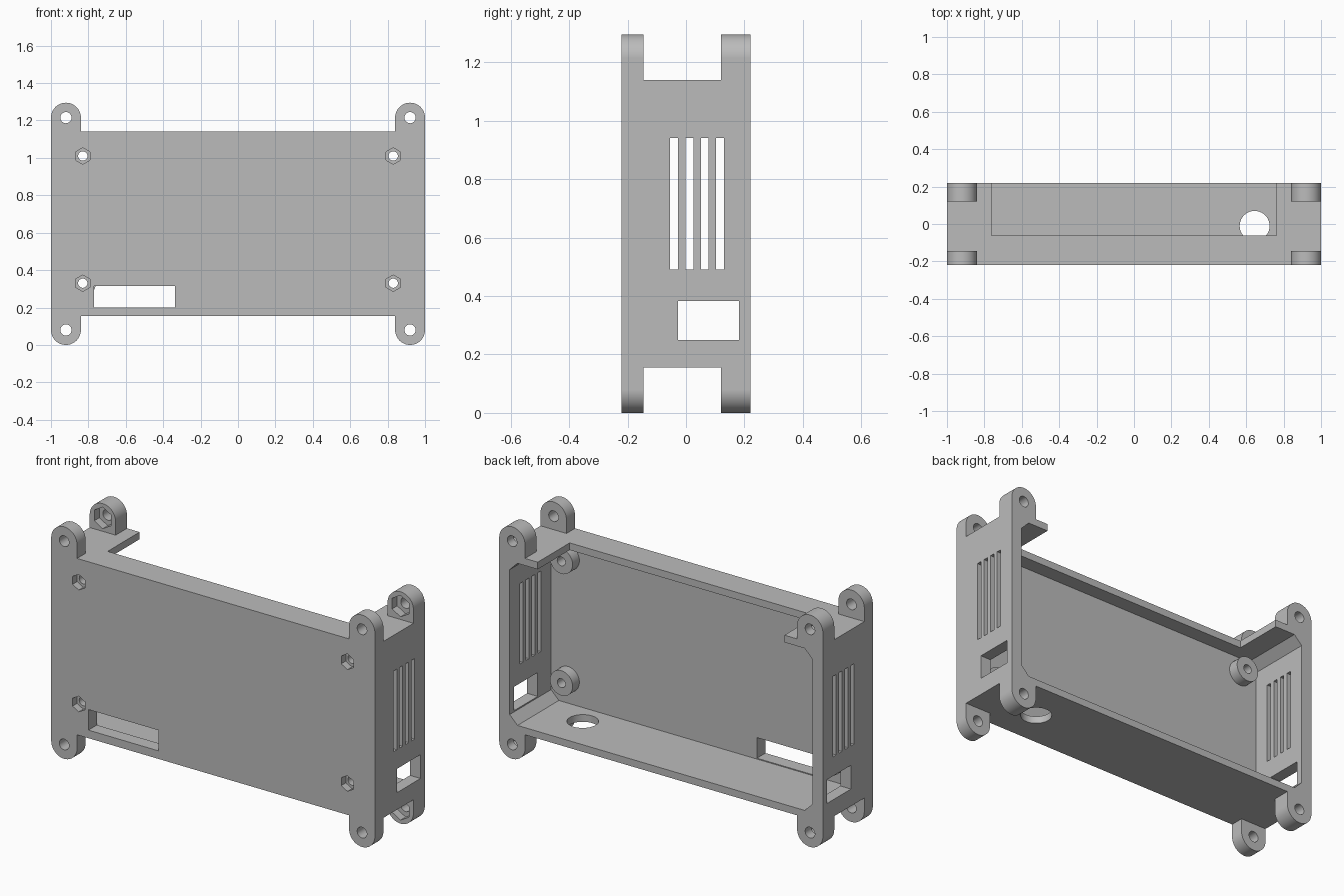
import bpy, bmesh
from math import sin, cos, pi
from mathutils import Vector

cube = bpy.data.objects.get("Cube")
if cube:
    bpy.data.objects.remove(cube, do_unlink=True)

grey = bpy.data.materials.new("plain grey")
grey.use_nodes = True
COLOUR = (0.5, 0.5, 0.5, 1)
grey.diffuse_color = COLOUR
grey.node_tree.nodes["Principled BSDF"].inputs["Base Color"].default_value = COLOUR


def prism(name, outline, lo, hi, upright=False):
    """Extrude an x-z outline along y, or an x-y outline along z if upright."""
    def place(p, depth):
        return Vector((p[0], p[1], depth)) if upright else Vector((p[0], depth, p[1]))
    bm = bmesh.new()
    face = bm.faces.new([bm.verts.new(place(p, lo)) for p in outline])
    grown = bmesh.ops.extrude_face_region(bm, geom=[face])["geom"]
    verts = [v for v in grown if isinstance(v, bmesh.types.BMVert)]
    bmesh.ops.translate(bm, verts=verts, vec=place((0, 0), hi - lo))
    bmesh.ops.recalc_face_normals(bm, faces=bm.faces)
    mesh = bpy.data.meshes.new(name)
    bm.to_mesh(mesh)
    bm.free()
    mesh.materials.append(grey)
    ob = bpy.data.objects.new(name, mesh)
    bpy.context.collection.objects.link(ob)
    return ob


def rect(x0, x1, z0, z1):
    return [(x0, z0), (x1, z0), (x1, z1), (x0, z1)]


def ring(x, z, r, sides=32):
    return [(x + r * sin(2 * pi * i / sides), z + r * cos(2 * pi * i / sides)) for i in range(sides)]


def combine(target, tool, operation="DIFFERENCE"):
    tool.hide_render = True
    mod = target.modifiers.new("shape", "BOOLEAN")
    mod.operation, mod.solver, mod.object = operation, "EXACT", tool
    bpy.context.view_layer.objects.active = target
    bpy.ops.object.modifier_apply(modifier=mod.name)
    bpy.data.objects.remove(tool, do_unlink=True)


# Main dimensions
FRONT, BACK = -0.22, 0.22
PLATE_IN, EAR_IN = -0.145, 0.12
LOW, HIGH, TOP = 0.16, 1.14, 1.295
EAR_X, EAR_R = 0.92, 0.08
EAR_Z = (EAR_R, TOP - EAR_R)
MID = TOP / 2

# Outer outline: a plate with a rounded ear at each corner
quarter = [(0.84, HIGH)]
for i in range(25):
    a = pi - pi * i / 24
    quarter.append((EAR_X + EAR_R * cos(a), EAR_Z[1] + EAR_R * sin(a)))
right = quarter + [(x, 2 * MID - z) for x, z in reversed(quarter)]
outline = right + [(-x, z) for x, z in reversed(right)]
case = prism("case_body", outline, FRONT, BACK)

# Gaps between front and back ears
combine(case, prism("gap_above", rect(-1.1, 1.1, HIGH, 1.4), PLATE_IN, EAR_IN))
combine(case, prism("gap_below", rect(-1.1, 1.1, -0.1, 2 * MID - HIGH), PLATE_IN, EAR_IN))

# Cavity with chamfered corners, open at the back
wx, wz, c = 0.935, HIGH - 0.04 - MID, 0.048
corner = [(wx, wz - c), (wx - c, wz)]
half = corner + [(-x, z) for x, z in reversed(corner)]
cavity = half + [(x, -z) for x, z in reversed(half)]
combine(case, prism("cavity", [(x, z + MID) for x, z in cavity], PLATE_IN, 0.3))

# Wide notch in the top wall
combine(case, prism("top_notch", rect(-0.762, 0.762, 1.0, 1.2), -0.062, 0.3))

# Screw bosses with hexagonal recesses in the front
for x in (-0.83, 0.83):
    for z in (0.33, 1.01):
        combine(case, prism("boss", ring(x, z, 0.07), -0.18, -0.085), "UNION")
        combine(case, prism("boss_hole", ring(x, z, 0.025, 24), -0.3, 0))
        combine(case, prism("boss_hexagon", ring(x, z, 0.044, 6), -0.3, FRONT + 0.04))

# Ear holes, with hexagonal recesses inside the back ears
for x in (-EAR_X, EAR_X):
    for z in EAR_Z:
        combine(case, prism("ear_hole", ring(x, z, 0.03, 24), -0.3, 0.3))
        combine(case, prism("ear_hexagon", ring(x, z, 0.06, 6), 0, EAR_IN + 0.045))

# Vent slots and ports through both side walls
for i in range(4):
    y = -0.041 + i * 0.0525
    combine(case, prism("vent_slot", rect(-1.1, 1.1, 0.49, 0.94), y - 0.0135, y + 0.0135))
combine(case, prism("side_port", rect(-1.1, 1.1, 0.25, 0.383), -0.027, 0.182))

# Front slot and round floor hole
combine(case, prism("front_slot", rect(-0.77, -0.337, 0.2, 0.315), -0.3, -0.1))
combine(case, prism("floor_hole", ring(0.645, -0.01, 0.08, 40), 0.1, 0.24, upright=True))

# Smooth curved walls, crisp edges
bpy.ops.object.select_all(action="DESELECT")
case.select_set(True)
bpy.context.view_layer.objects.active = case
bpy.ops.object.shade_smooth_by_angle(angle=0.5)
weighted = case.modifiers.new("flat face normals", "WEIGHTED_NORMAL")
weighted.keep_sharp = True
